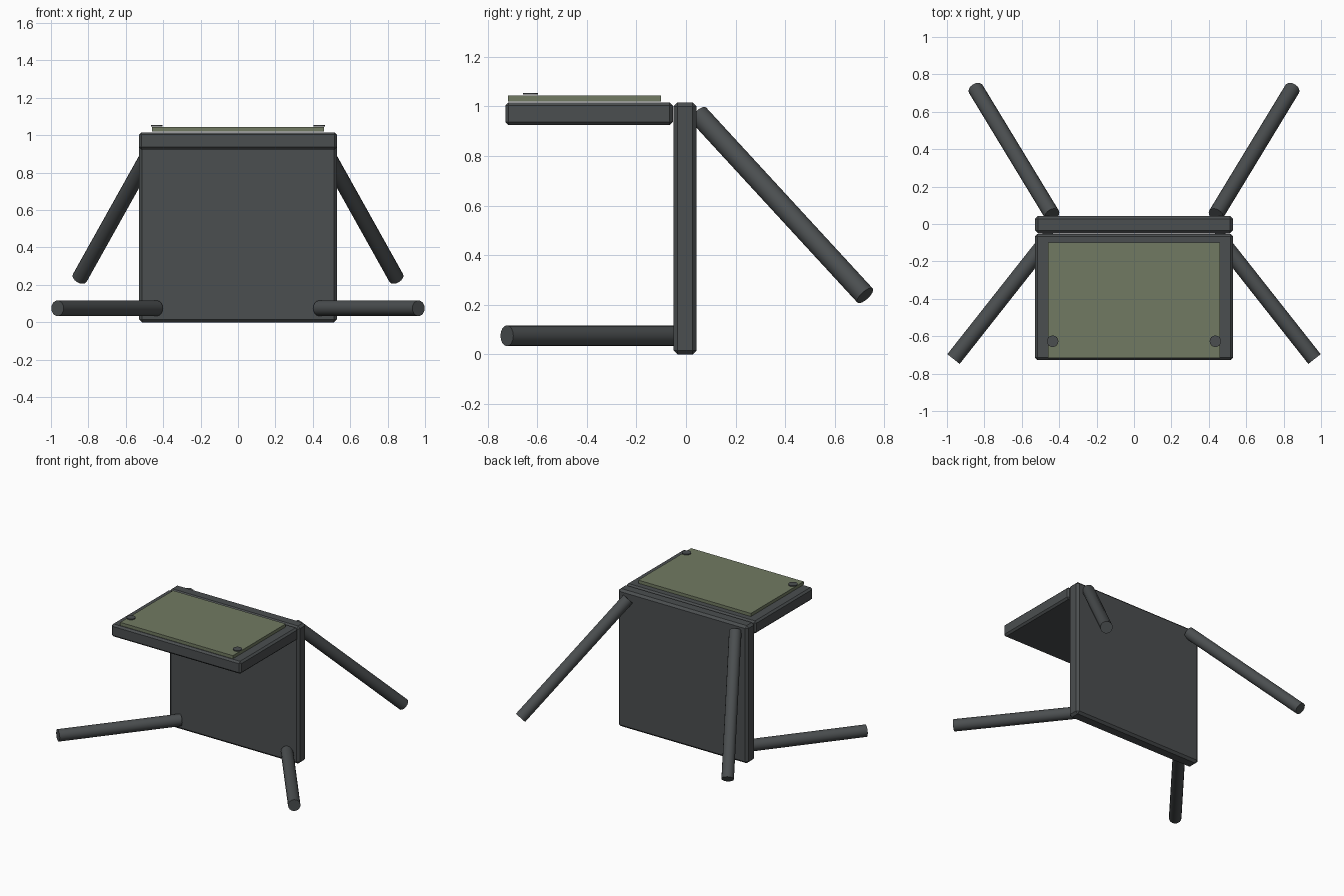
import bpy
from mathutils import Vector

cube = bpy.data.objects.get("Cube")
if cube:
    bpy.data.objects.remove(cube, do_unlink=True)


def material(name, rgb):
    m = bpy.data.materials.new(name)
    m.use_nodes = True
    m.diffuse_color = (*rgb, 1)
    m.node_tree.nodes["Principled BSDF"].inputs["Base Color"].default_value = (*rgb, 1)
    return m


grey = material("dark_grey", (0.07, 0.077, 0.08))
green = material("sage_green", (0.165, 0.195, 0.122))


def box(name, low, high, mat, chamfer=0):
    low, high = Vector(low), Vector(high)
    bpy.ops.mesh.primitive_cube_add(size=1, location=(low + high) / 2)
    ob = bpy.context.object
    ob.name = name
    ob.scale = high - low
    bpy.ops.object.transform_apply(location=False, rotation=False, scale=True)
    ob.data.materials.append(mat)
    if chamfer:
        bevel = ob.modifiers.new("chamfer", "BEVEL")
        bevel.width = chamfer
        bevel.segments = 1
    return ob


def rod(name, start, end, radius, sides=16):
    start, end = Vector(start), Vector(end)
    axis = end - start
    bpy.ops.mesh.primitive_cylinder_add(vertices=sides, radius=radius,
                                        depth=axis.length, location=(start + end) / 2)
    ob = bpy.context.object
    ob.name = name
    ob.rotation_euler = axis.to_track_quat("Z", "Y").to_euler()
    ob.data.materials.append(grey)
    bpy.ops.object.shade_smooth_by_angle()
    return ob


# Upright panel, forward shelf and the green sheet resting on it
box("upright_panel", (-0.53, -0.05, 0), (0.53, 0.043, 1.016), grey, 0.016)
box("shelf", (-0.53, -0.728, 0.924), (0.53, -0.053, 1.016), grey, 0.013)
box("shelf_sheet", (-0.46, -0.717, 1.02), (0.46, -0.1, 1.043), green)

# Splayed rods and shelf studs, one of each per side
for side, s in (("left", 1), ("right", -1)):
    rod("front_rod_" + side, (s * 0.435, -0.05, 0.075), (s * 0.965, -0.722, 0.075), 0.042)
    rod("rear_rod_" + side, (s * 0.438, 0.05, 0.967), (s * 0.846, 0.722, 0.237), 0.042)
    rod("stud_" + side, (s * 0.435, -0.627, 1.047), (s * 0.435, -0.627, 1.054), 0.031)
